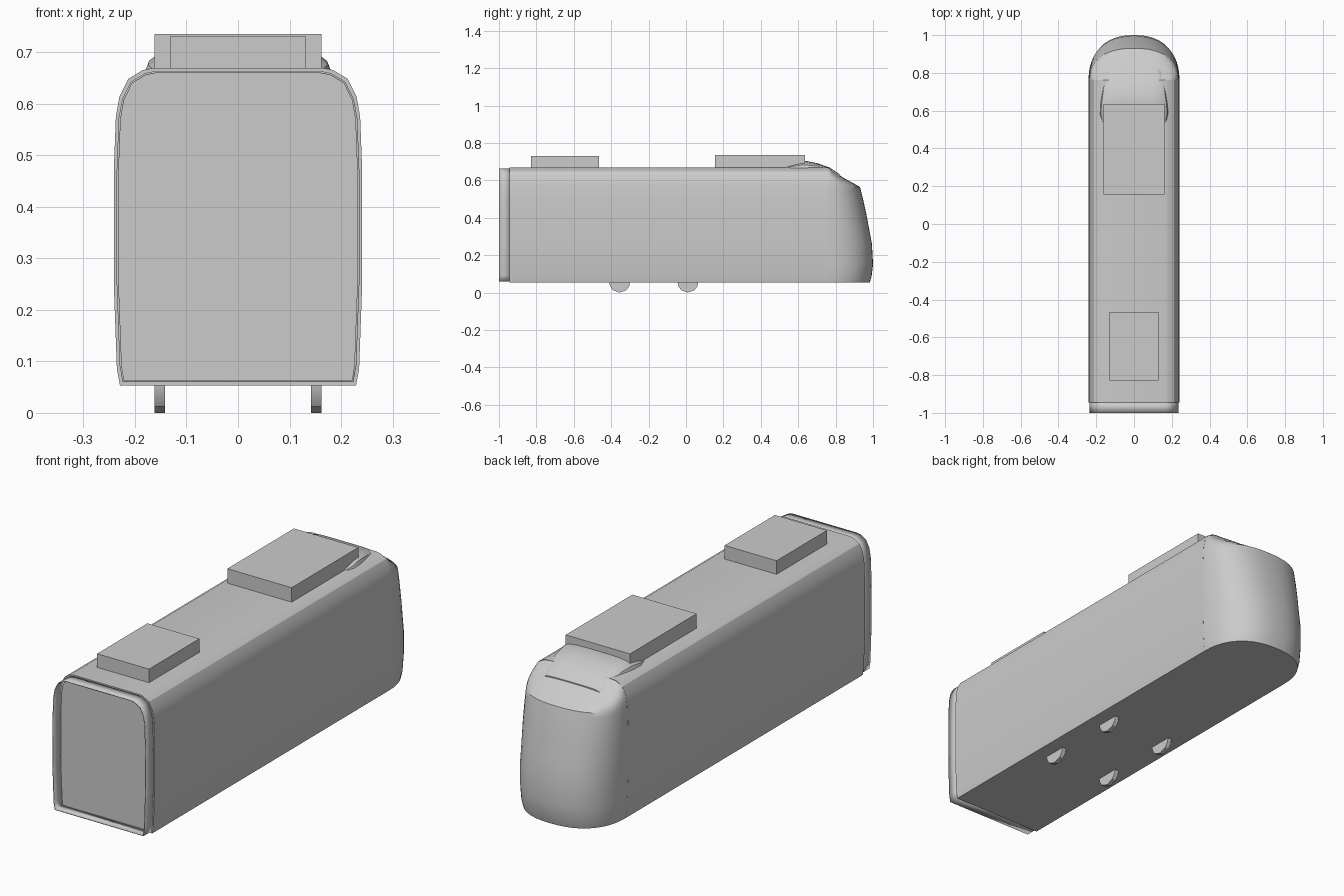
import bpy, bmesh, math

if "Cube" in bpy.data.objects:
    bpy.data.objects.remove(bpy.data.objects["Cube"])

grey = bpy.data.materials.new("plain_grey")
grey.use_nodes = True
colour = (0.6, 0.6, 0.6, 1)
grey.diffuse_color = colour
grey.node_tree.nodes["Principled BSDF"].inputs["Base Color"].default_value = colour


def loft(name, rings, caps=True, smooth=True):
    """Skin a row of closed rings, with optional end caps."""
    bm = bmesh.new()
    loops = [[bm.verts.new(p) for p in ring] for ring in rings]
    n = len(loops[0])
    for a, b in zip(loops, loops[1:]):
        for i in range(n):
            j = (i + 1) % n
            bm.faces.new((a[i], a[j], b[j], b[i]))
    if caps:
        bm.faces.new(loops[0])
        bm.faces.new(loops[-1])
    bmesh.ops.recalc_face_normals(bm, faces=bm.faces)
    mesh = bpy.data.meshes.new(name)
    bm.to_mesh(mesh)
    bm.free()
    mesh.materials.append(grey)
    obj = bpy.data.objects.new(name, mesh)
    bpy.context.collection.objects.link(obj)
    if smooth:
        bpy.ops.object.select_all(action="DESELECT")
        obj.select_set(True)
        bpy.context.view_layer.objects.active = obj
        bpy.ops.object.shade_smooth_by_angle(angle=math.radians(32))
    return obj


def box(name, x, y0, y1, z0, z1):
    ring = [(-x, z0), (x, z0), (x, z1), (-x, z1)]
    loft(name, [[(px, y, pz) for px, pz in ring] for y in (y0, y1)], smooth=False)


def lerp(table, t):
    for (a, va), (b, vb) in zip(table, table[1:]):
        if t <= b:
            return va + (vb - va) * (t - a) / (b - a)
    return table[-1][1]


# Half cross-section of the carriage, from sill to roof
half = [(0.229, 0.053), (0.235, 0.085), (0.241, 0.25), (0.241, 0.47),
        (0.237, 0.575), (0.23, 0.614), (0.213, 0.648), (0.185, 0.665), (0.165, 0.669)]


def section(y, sx=1, z0=0.053, z1=0.669):
    k = (z1 - z0) / (0.669 - 0.053)
    pts = half + [(-x, z) for x, z in reversed(half)]
    return [(x * sx, y, z0 + (z - 0.053) * k) for x, z in pts]


# Main shell
loft("carriage_body", [section(-0.945), section(0.762)])

# Open sleeve at the coupling end
sleeve = loft("end_sleeve", [section(-1, 0.977, 0.06, 0.663),
                             section(-0.94, 0.977, 0.06, 0.663)], caps=False)
shell = sleeve.modifiers.new("thickness", "SOLIDIFY")
shell.thickness = 0.004

# Rounded nose, stacked in level rings
widths = [(z, x) for x, z in half]
reach = [(0.053, 0.982), (0.085, 0.992), (0.15, 1.0), (0.26, 0.994), (0.42, 0.964),
         (0.52, 0.942), (0.565, 0.93), (0.62, 0.83), (0.669, 0.765)]
levels = [0.053, 0.085, 0.15, 0.26, 0.34, 0.42, 0.5, 0.545, 0.565,
          0.59, 0.614, 0.635, 0.648, 0.665, 0.669]
rings = []
back, steps = 0.755, 24
for z in levels:
    w, depth = lerp(widths, z), lerp(reach, z) - back
    power = 2 / (2.35 if z < 0.57 else 2.8)
    ring = []
    for i in range(steps + 1):
        a = math.pi * i / steps
        c, s = math.cos(a), max(math.sin(a), 0)
        ring.append((math.copysign(abs(c) ** power, c) * w, back + depth * s ** power, z))
    rings.append(ring)
loft("nose", rings)

# Low fairing that blends the nose into the front roof unit
crest = [(0.53, 0.674, 0.172), (0.58, 0.692, 0.182), (0.63, 0.706, 0.18),
         (0.70, 0.692, 0.17), (0.765, 0.67, 0.155), (0.82, 0.633, 0.14)]
rings = []
for y, top, w in crest:
    base = min(0.66, top - 0.012)
    arch = [(1, 0), (0.96, 0.5), (0.85, 0.82), (0.6, 0.96), (0.3, 1)]
    arch += [(-u, v) for u, v in reversed(arch)]
    rings.append([(u * w, y, base + v * (top - base)) for u, v in arch])
loft("roof_fairing", rings)

# Roof units
box("front_roof_unit", 0.162, 0.155, 0.635, 0.655, 0.735)
box("rear_roof_unit", 0.131, -0.828, -0.465, 0.655, 0.731)

# Four small feet under the floor
foot = [(-0.055, 0.056), (-0.052, 0.035), (-0.035, 0.012), (0, 0),
        (0.035, 0.012), (0.052, 0.035), (0.055, 0.056)]
for side, sx in (("left", 1), ("right", -1)):
    for end, cy in (("front", -0.355), ("rear", 0.01)):
        loft(f"{end}_{side}_foot",
             [[(sx * x, cy + y, z) for y, z in foot] for x in (0.142, 0.162)])
